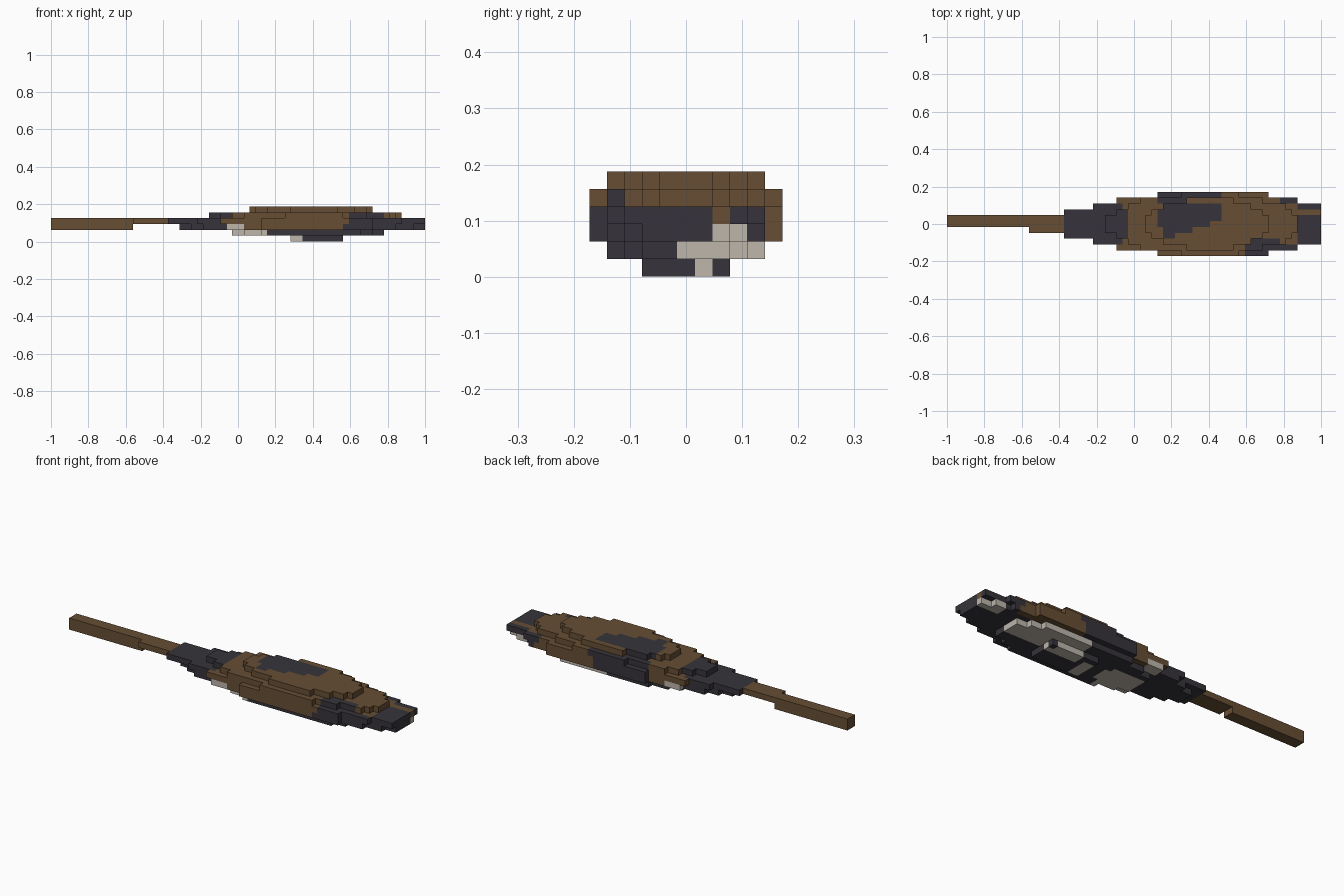
import bpy
import bmesh

if "Cube" in bpy.data.objects:
    bpy.data.objects.remove(bpy.data.objects["Cube"], do_unlink=True)

CELL = 1 / 32
BROWN, DARK, PALE = range(3)


def make_material(name, colour):
    mat = bpy.data.materials.new(name)
    mat.use_nodes = True
    mat.diffuse_color = colour
    mat.node_tree.nodes["Principled BSDF"].inputs["Base Color"].default_value = colour
    return mat


materials = [
    make_material("earth brown", (0.135, 0.076, 0.034, 1)),
    make_material("charcoal", (0.037, 0.034, 0.043, 1)),
    make_material("pale stone", (0.51, 0.47, 0.41, 1)),
]

# Each layer: half width in cells -> (first, last) cell along the length
layers = {
    "keel": {2: (41, 50)},
    "belly": {4: (36, 53), 3: (33, 55), 2: (31, 57)},
    "lower_body": {5: (36, 55), 4: (30, 59), 3: (26, 62), 2: (24, 64), 1: (22, 64)},
    "upper_body": {5: (36, 55), 4: (29, 60), 3: (25, 64), 2: (20, 64)},
    "back_step": {5: (40, 50), 4: (33, 54), 3: (31, 58), 2: (29, 59), 1: (27, 60)},
    "back_ridge": {4: (41, 49), 3: (37, 52), 2: (35, 54), 1: (34, 55)},
}


def layer_cells(widths, k):
    return {(i, j, k) for half, (a, b) in widths.items()
            for i in range(a, b) for j in range(-half, half + 1)}


parts = {name: layer_cells(w, k) for k, (name, w) in enumerate(layers.items())}

# Slim tail, two cells wide, with a wider thin root
parts["tail"] = {(i, j, k) for i in range(14) for j in (0, 1) for k in (2, 3)}
parts["tail"] |= {(i, j, 3) for i in range(13, 20) for j in (-1, 0, 1)
                  if i > 13 or j >= 0}
solid = set().union(*parts.values())


def keel_colour(i, j):
    front_spot = i < 43 and j <= 1
    back_spot = i > 43 and (j == 1 or (j > 1 and i < 49))
    return PALE if front_spot or back_spot else DARK


def belly_colour(i, j):
    rear_patch = i < 38 - abs(j + 1) // 2 and j < 2
    fore_patch = i > 43 and j >= 0
    return PALE if rear_patch or fore_patch else DARK


def lower_colour(i, j):
    if (30 <= i < 33 and (j <= -3 or j >= 3)) or (i > 59 and j in (2, 3)):
        return PALE
    if j <= -4:
        return BROWN if 33 <= i < 50 else DARK
    if j >= 4:
        return DARK if i < 31 or 36 <= i < 46 or i > 57 else BROWN
    return DARK


def upper_colour(i, j):
    if i > 59:
        return BROWN if j == 2 else DARK
    if j <= -4:
        return BROWN if i < 51 else DARK
    if j >= 4:
        return DARK if 36 <= i < 46 or i > 56 else BROWN
    return DARK if i < 30 else BROWN


def step_colour(i, j):
    if i < 31 or (j >= 4 and 36 <= i < 47):
        return DARK
    return DARK if j in (-4, -3) and 51 <= i < 57 else BROWN


def ridge_colour(i, j):
    # Slanted saddle patch
    right_edge = 47 if j > 0 else 45 + 3 * j
    left_edge = 36 if j > -1 else 37
    return DARK if -2 <= j <= 3 and left_edge <= i < right_edge else BROWN


rules = [keel_colour, belly_colour, lower_colour,
         upper_colour, step_colour, ridge_colour]


def build(name, cells):
    bm = bmesh.new()
    for cell in sorted(cells):
        i, j, k = cell
        colour = BROWN if name == "tail" else rules[k](i, j)
        centre = ((i + 0.5) * CELL - 1, j * CELL, (k + 0.5) * CELL)
        # Only the outer faces of the whole shape
        for axis in range(3):
            u, v = (axis + 1) % 3, (axis + 2) % 3
            for side in (-1, 1):
                near = list(cell)
                near[axis] += side
                if tuple(near) in solid:
                    continue
                verts = []
                for su, sv in ((-1, -1), (1, -1), (1, 1), (-1, 1))[::side]:
                    p = list(centre)
                    p[axis] += side * CELL / 2
                    p[u] += su * CELL / 2
                    p[v] += sv * CELL / 2
                    verts.append(bm.verts.new(p))
                bm.faces.new(verts).material_index = colour
    bmesh.ops.remove_doubles(bm, verts=bm.verts, dist=CELL / 50)
    mesh = bpy.data.meshes.new(name)
    for mat in materials:
        mesh.materials.append(mat)
    bm.to_mesh(mesh)
    bm.free()
    bpy.context.collection.objects.link(bpy.data.objects.new(name, mesh))


for part_name, part_cells in parts.items():
    build(part_name, part_cells)
